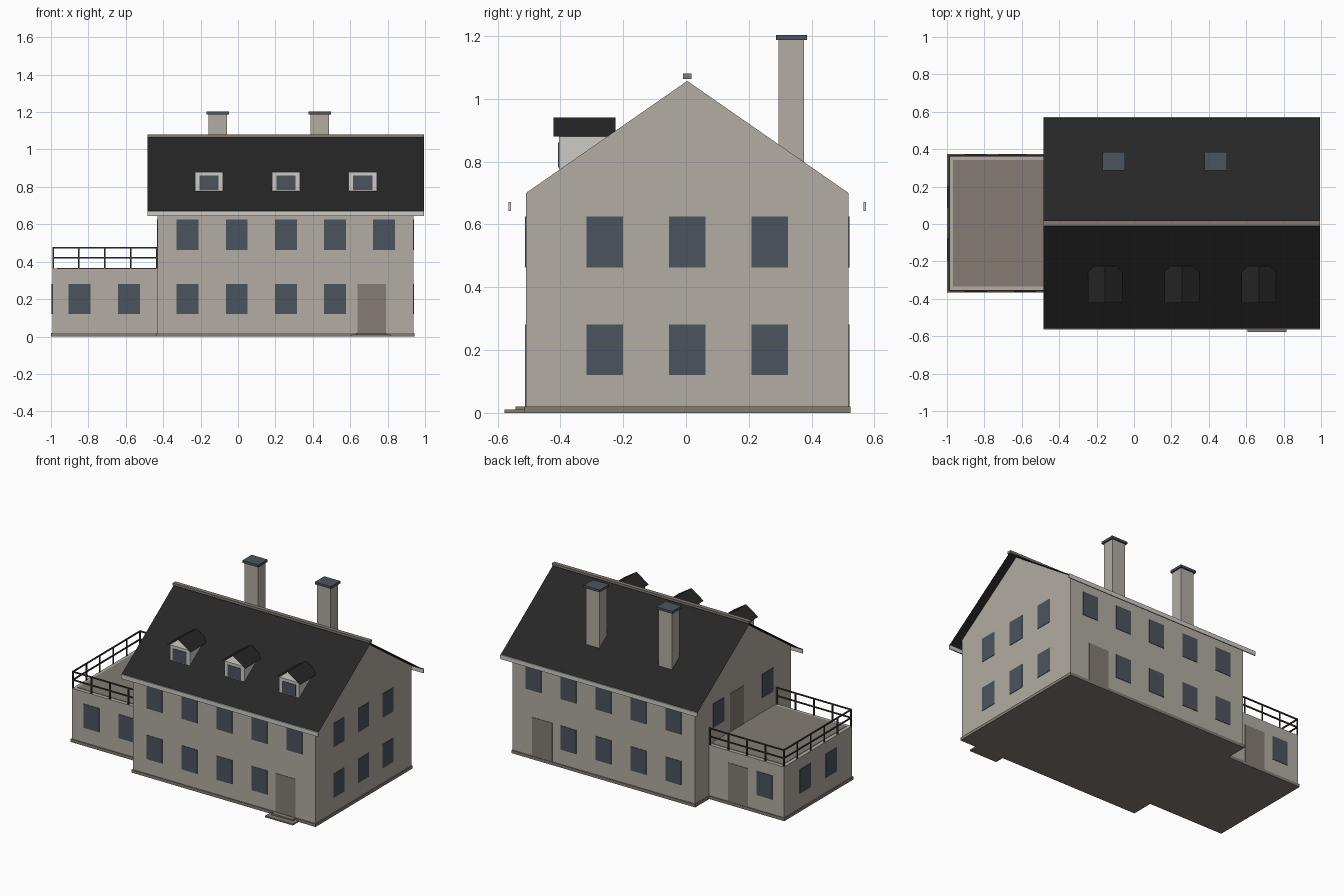
import bpy
import bmesh

cube = bpy.data.objects.get("Cube")
if cube:
    bpy.data.objects.remove(cube, do_unlink=True)


def material(name, rgb):
    """Flat material from 0-255 display values."""
    linear = [((c / 255 + 0.055) / 1.055) ** 2.4 for c in rgb] + [1]
    mat = bpy.data.materials.new(name)
    mat.use_nodes = True
    mat.diffuse_color = linear
    bsdf = mat.node_tree.nodes["Principled BSDF"]
    bsdf.inputs["Base Color"].default_value = linear
    bsdf.inputs["Roughness"].default_value = 0.9
    return mat


PLASTER = material("warm grey plaster", (178, 172, 163))
STONE = material("dark stone", (131, 124, 116))
GLASS = material("slate blue", (75, 84, 93))
ROOF = material("black roofing", (38, 38, 38))
TRIM = material("pale trim", (204, 203, 198))
METAL = material("railing metal", (62, 59, 56))


def finish(name, bm, mat):
    mesh = bpy.data.meshes.new(name)
    bm.to_mesh(mesh)
    bm.free()
    mesh.materials.append(mat)
    obj = bpy.data.objects.new(name, mesh)
    bpy.context.scene.collection.objects.link(obj)
    return obj


def add_box(bm, x, y, z):
    """Box spanning three (low, high) ranges."""
    verts = bmesh.ops.create_cube(bm, size=1)["verts"]
    for v in verts:
        v.co = [lo + (c + 0.5) * (hi - lo) for c, (lo, hi) in zip(v.co, (x, y, z))]


def box(name, mat, x, y, z):
    bm = bmesh.new()
    add_box(bm, x, y, z)
    return finish(name, bm, mat)


def extrude_x(name, mat, profile, x, closed=True):
    """Extrude a y-z profile along x, capped when closed, else an open sheet."""
    bm = bmesh.new()
    rings = [[bm.verts.new((px, y, z)) for y, z in profile] for px in x]
    n = len(profile)
    for i in range(n if closed else n - 1):
        j = (i + 1) % n
        bm.faces.new((rings[0][i], rings[0][j], rings[1][j], rings[1][i]))
    if closed:
        for ring in rings:
            bm.faces.new(ring)
    bmesh.ops.recalc_face_normals(bm, faces=bm.faces)
    return finish(name, bm, mat)


def span(centre, width):
    return centre - width / 2, centre + width / 2


def plate(name, mat, axis, wall, side, centre, width, z):
    """Thin panel on a wall facing along axis x or y."""
    depth = tuple(sorted((wall - side * 0.003, wall + side * 0.003)))
    across = span(centre, width)
    box(name, mat, *((depth, across) if axis == "x" else (across, depth)), z)


# Main dimensions
MID = 0.004
X0, X1 = -0.43, 0.937
HALF = 0.514
EAVE, RIDGE, SLOPE = 0.70, 1.06, 0.70
FRONT, BACK = MID - HALF, MID + HALF
ROOF_X = (-0.483, 0.994)
WING_X = -0.993
WING_F, WING_B = MID - 0.364, MID + 0.364
DECK = 0.363
LOW, HIGH = (0.12, 0.282), (0.463, 0.625)
WIN, DOOR, SHIFT = 0.117, 0.15, 0.066
STEP = 0.2625

# Main house and wing walls
extrude_x("main_walls", PLASTER,
          [(FRONT, 0.01), (BACK, 0.01), (BACK, EAVE), (MID, RIDGE - 0.003), (FRONT, EAVE)],
          (X0, X1))
box("wing_walls", PLASTER, (WING_X, X0 + 0.01), (WING_F, WING_B), (0.01, DECK))
box("main_plinth", STONE, (X0 - 0.006, X1 + 0.006), (FRONT - 0.006, BACK + 0.006), (0, 0.02))
box("wing_plinth", STONE, (WING_X - 0.006, X0), (WING_F - 0.006, WING_B + 0.006), (0, 0.02))
box("terrace_floor", STONE, (WING_X + 0.025, X0), (WING_F + 0.025, WING_B - 0.025),
    (DECK - 0.003, DECK + 0.003))

# Roof sheet, ridge cap and eave boards
OVER = 0.562
LIFT = RIDGE + 0.003
extrude_x("main_roof", ROOF,
          [(MID - OVER, LIFT - SLOPE * OVER), (MID, LIFT), (MID + OVER, LIFT - SLOPE * OVER)],
          ROOF_X, closed=False)
box("ridge_cap", STONE, ROOF_X, span(MID, 0.028), (1.064, 1.08))
for side, label in ((-1, "front"), (1, "back")):
    box(label + "_eave_board", TRIM, ROOF_X, span(MID + side * 0.565, 0.007), (0.643, 0.672))

# Windows and doors on the long walls
for side, wall, wing_wall, label in ((-1, FRONT, WING_F, "front"), (1, BACK, WING_B, "back")):
    for i in range(5):
        x = -0.269 + i * STEP
        plate(label + "_upper_window", GLASS, "y", wall, side, x, WIN, HIGH)
        if i < 4:
            plate(label + "_lower_window", GLASS, "y", wall, side, x, WIN, LOW)
        else:
            plate(label + "_door", STONE, "y", wall, side, x - SHIFT, DOOR, (0.02, LOW[1]))
    plate(label + "_wing_window", GLASS, "y", wing_wall, side, -0.847, WIN, LOW)
    if side < 0:
        plate("front_wing_window", GLASS, "y", wing_wall, side, -0.582, WIN, LOW)
    else:
        plate("back_wing_door", STONE, "y", wing_wall, side, -0.582 - SHIFT, DOOR,
              (0.02, LOW[1]))

# Windows on the gables and the wing end
for i in (-1, 0, 1):
    y = MID + i * STEP
    for z in (LOW, HIGH):
        plate("left_gable_window", GLASS, "x", X1, 1, y, WIN, z)
    if i:
        plate("terrace_window", GLASS, "x", X0, -1, y, WIN, HIGH)
        plate("wing_end_window", GLASS, "x", WING_X, -1, MID + i * 0.14, WIN, LOW)
    else:
        plate("terrace_door", STONE, "x", X0, -1, y + SHIFT, DOOR, (DECK, HIGH[1]))

# Front steps
box("lower_step", STONE, span(0.712, 0.208), (-0.578, FRONT), (0, 0.01))
box("upper_step", STONE, span(0.712, 0.16), (-0.543, FRONT), (0, 0.02))

# Chimneys
for x in (-0.108, 0.437):
    box("chimney", PLASTER, span(x, 0.1), (0.295, 0.376), (0.72, 1.19))
    box("chimney_cap", GLASS, span(x, 0.12), (0.286, 0.386), (1.188, 1.204))

# Dormers with open gabled roofs
for x in (-0.154, 0.256, 0.667):
    box("dormer_box", TRIM, span(x, 0.15), (-0.404, -0.25), (0.775, 0.88))
    plate("dormer_window", GLASS, "y", -0.404, -1, x, 0.102, (0.782, 0.861))
    bm = bmesh.new()
    rows = [[bm.verts.new((x + dx, y, z)) for dx, z in ((-0.093, 0.88), (0, 0.941), (0.093, 0.88))]
            for y in (-0.422, -0.224)]
    for i in (0, 1):
        bm.faces.new((rows[0][i], rows[0][i + 1], rows[1][i + 1], rows[1][i]))
    finish("dormer_roof", bm, ROOF)

# Terrace railing: two rails on posts around three sides
T = 0.008
RX, RF, RB = WING_X + T / 2, WING_F + T / 2, WING_B - T / 2
bm = bmesh.new()
for z in (0.42, 0.475):
    for y in (RF, RB):
        add_box(bm, (RX, X0), span(y, T), span(z, T))
    add_box(bm, span(RX, T), (RF, RB), span(z, T))
for i in range(5):
    for y in (RF, RB):
        x = RX + (X0 - T / 2 - RX) * i / 4
        add_box(bm, span(x, T), span(y, T), (DECK, 0.479))
for i in range(1, 5):
    add_box(bm, span(RX, T), span(RF + (RB - RF) * i / 5, T), (DECK, 0.479))
finish("terrace_railing", bm, METAL)
